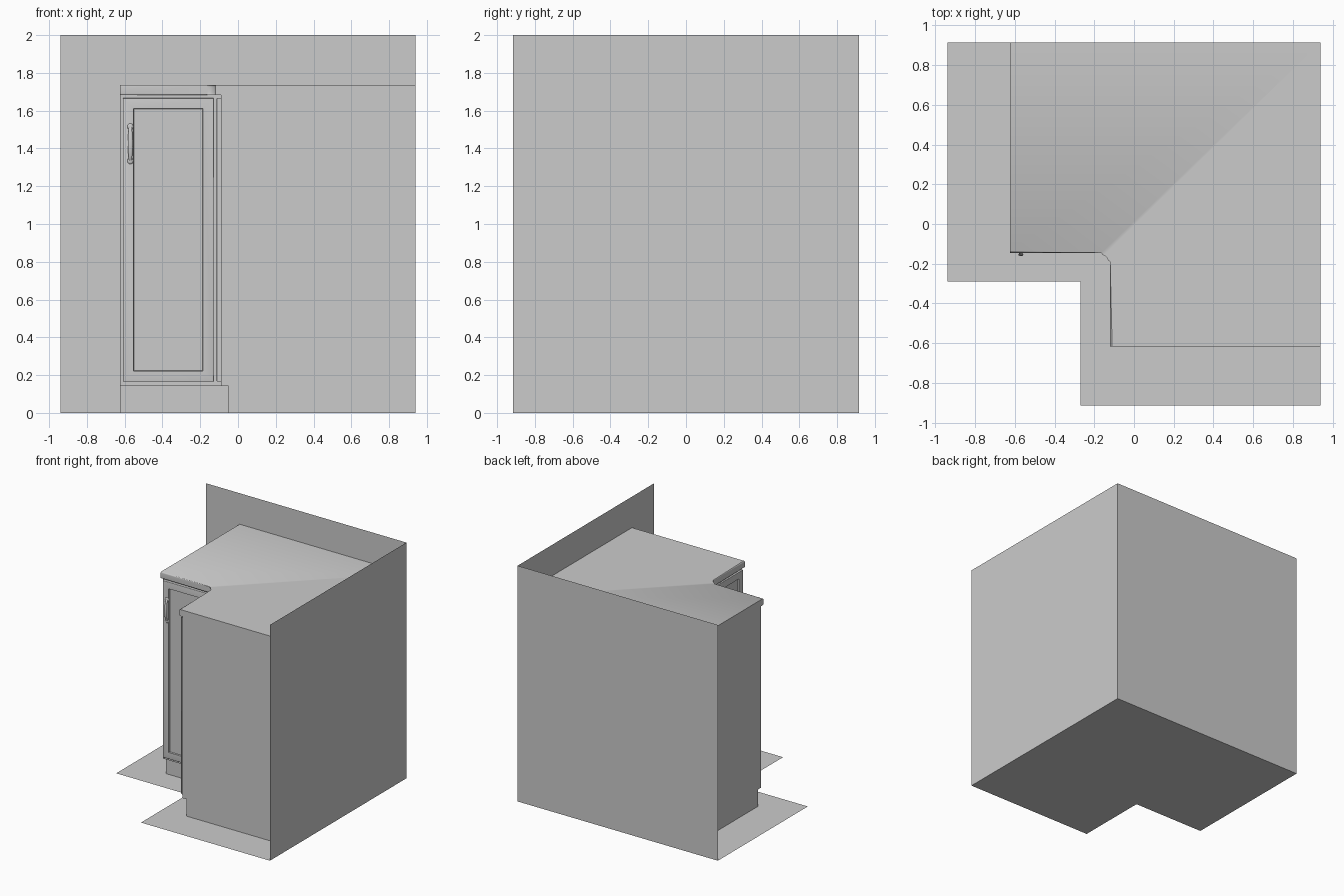
import bpy, bmesh, math
from mathutils import Matrix, Vector

if "Cube" in bpy.data.objects:
    bpy.data.objects.remove(bpy.data.objects["Cube"])

X, Y = 0.94, 0.915          # wall positions
LEFT, FRONT = -0.625, -0.618  # flush cabinet ends


def finish(bm, name):
    bmesh.ops.recalc_face_normals(bm, faces=bm.faces)
    me = bpy.data.meshes.new(name)
    bm.to_mesh(me)
    bm.free()
    ob = bpy.data.objects.new(name, me)
    bpy.context.collection.objects.link(ob)
    return ob


def smooth(ob):
    bpy.ops.object.select_all(action='DESELECT')
    ob.select_set(True)
    bpy.context.view_layer.objects.active = ob
    bpy.ops.object.shade_smooth_by_angle(angle=math.radians(35))


def sheet(name, pts):
    bm = bmesh.new()
    bm.faces.new([bm.verts.new(p) for p in pts])
    me = bpy.data.meshes.new(name)
    bm.to_mesh(me)
    bm.free()
    ob = bpy.data.objects.new(name, me)
    bpy.context.collection.objects.link(ob)
    return ob


def ell(left, front, chain):
    """L-shaped outline; chain is the inner corner, from left arm to right arm."""
    (_, y0), (x1, _) = chain[0], chain[-1]
    return [(left, Y), (left, y0), *chain, (x1, front), (X, front), (X, Y)]


def prism(name, pts, z0, z1, round_edge=0.0):
    bm = bmesh.new()
    lo = [bm.verts.new((x, y, z0)) for x, y in pts]
    hi = [bm.verts.new((x, y, z1)) for x, y in pts]
    n = len(pts)
    bm.faces.new(lo[::-1])
    bm.faces.new(hi)
    for i in range(n):
        j = (i + 1) % n
        bm.faces.new((lo[i], lo[j], hi[j], hi[i]))
    if round_edge:
        edges = [bm.edges.get((r[i], r[i + 1])) for r in (lo, hi) for i in range(1, n - 3)]
        bmesh.ops.bevel(bm, geom=edges, offset=round_edge, segments=4,
                        profile=0.5, affect='EDGES')
    return finish(bm, name)


# Floor and the two walls
sheet("floor", [(x, y, 0) for x, y in
      ((-X, Y), (-X, -0.29), (-0.27, -0.29), (-0.27, -Y), (X, -Y), (X, Y))])
sheet("back_wall", [(-X, Y, 0), (X, Y, 0), (X, Y, 2), (-X, Y, 2)])
sheet("right_wall", [(X, Y, 0), (X, -Y, 0), (X, -Y, 2), (X, Y, 2)])

# Recessed plinth and cabinet carcass
prism("plinth", ell(LEFT, FRONT, [(-0.05, -0.075)]), 0, 0.143)
prism("cabinet_body", ell(LEFT, FRONT, [(-0.09, -0.115)]), 0.143, 1.682)

# Worktop with filleted inner corner and softened front edge
r, cx, cy = 0.045, -0.165, -0.19
fillet = [(cx + r * math.sin(a), cy + r * math.cos(a))
          for a in (math.radians(90 * i / 8) for i in range(9))]
smooth(prism("worktop", ell(LEFT, FRONT, fillet), 1.682, 1.737, 0.01))


def door(name, width, matrix, z0=0.165, z1=1.667, thick=0.023):
    """Recessed panel door, local x across, face towards -y."""
    bm = bmesh.new()
    bmesh.ops.create_cube(bm, size=1)
    bmesh.ops.scale(bm, vec=(width, thick, z1 - z0), verts=bm.verts)
    bmesh.ops.translate(bm, vec=(width / 2, -thick / 2, (z0 + z1) / 2), verts=bm.verts)
    face = min(bm.faces, key=lambda f: f.calc_center_median().y)
    rim = list(face.edges)
    bmesh.ops.inset_region(bm, faces=[face], thickness=0.08)
    bmesh.ops.inset_region(bm, faces=[face], thickness=0.003, depth=-0.012)
    rim = [e for e in bm.edges if all(abs(v.co.y + thick) < 1e-5 for v in e.verts)
           and any(abs(f.normal.y) < 0.1 for f in e.link_faces)
           and all(min(v.co.x, width - v.co.x, v.co.z - z0, z1 - v.co.z) < 1e-4
                   for v in e.verts)]
    bmesh.ops.bevel(bm, geom=rim, offset=0.005, segments=3, profile=0.5, affect='EDGES')
    bm.transform(matrix)
    smooth(finish(bm, name))


# Two hinged doors meeting in the inner corner
door("left_door", 0.481, Matrix.Translation((-0.61, -0.115, 0)))
door("right_door", 0.449, Matrix.Translation((-0.09, -0.154, 0))
     @ Matrix.Rotation(math.radians(-90), 4, 'Z'))

# Bow handle: tapered arched bar with two round feet
HX, HY, ZA, ZB = -0.57, -0.138, 1.335, 1.515
bm = bmesh.new()
rings, N, S = [], 16, 12
for i in range(N + 1):
    t = i / N
    arch = math.sin(math.pi * t)
    wide, deep = 0.008 + 0.005 * arch, 0.005
    rings.append([bm.verts.new((HX + wide * math.cos(2 * math.pi * k / S),
                                HY - 0.002 - 0.016 * arch ** 0.6
                                + deep * math.sin(2 * math.pi * k / S),
                                ZA + (ZB - ZA) * t)) for k in range(S)])
for a, b in zip(rings, rings[1:]):
    for k in range(S):
        bm.faces.new((a[k], a[(k + 1) % S], b[(k + 1) % S], b[k]))
bm.faces.new(rings[0])
bm.faces.new(rings[-1])
smooth(finish(bm, "handle_bar"))
for name, z in (("handle_foot_lower", ZA), ("handle_foot_upper", ZB)):
    bm = bmesh.new()
    bmesh.ops.create_uvsphere(bm, u_segments=16, v_segments=8, radius=1)
    bm.transform(Matrix.Translation((HX, HY, z)) @ Matrix.Diagonal((0.016, 0.007, 0.018, 1)))
    smooth(finish(bm, name))
